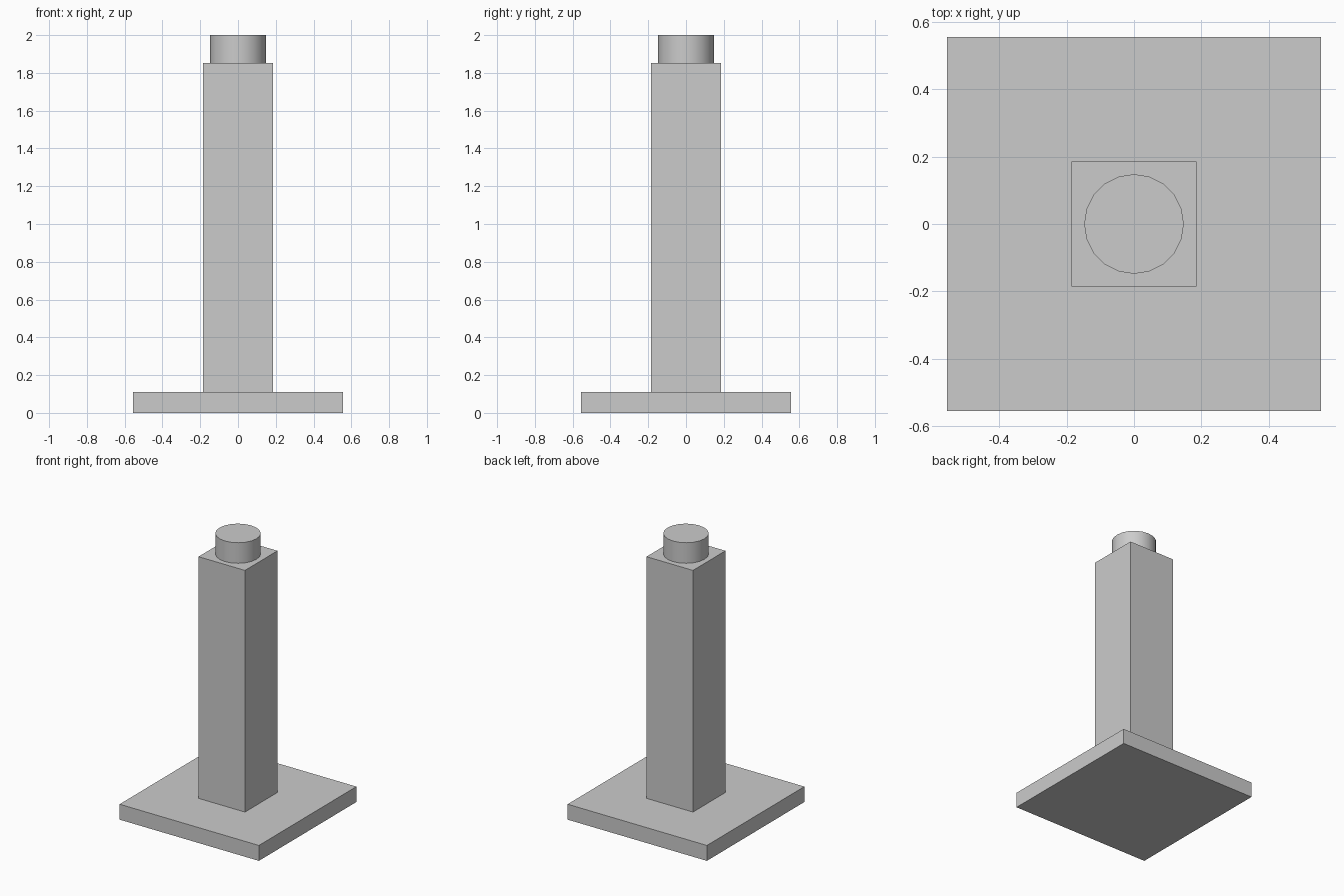
import bpy
from math import radians

cube = bpy.data.objects.get("Cube")
if cube:
    bpy.data.objects.remove(cube, do_unlink=True)

# Single plain grey
GREY = (0.6, 0.6, 0.6, 1)
grey = bpy.data.materials.new("plain grey")
grey.use_nodes = True
grey.diffuse_color = GREY
grey.node_tree.nodes["Principled BSDF"].inputs["Base Color"].default_value = GREY


def finish(name):
    obj = bpy.context.object
    obj.name = name
    obj.data.materials.append(grey)
    return obj


def block(name, width, bottom, top):
    bpy.ops.mesh.primitive_cube_add(size=1, location=(0, 0, (bottom + top) / 2))
    bpy.context.object.scale = (width, width, top - bottom)
    bpy.ops.object.transform_apply(location=False, rotation=False, scale=True)
    return finish(name)


BASE_TOP, COLUMN_TOP, PEG_TOP = 0.111, 1.852, 2.0

# Square foot plate and upright column
block("base_plate", 1.11, 0, BASE_TOP)
block("column", 0.37, BASE_TOP, COLUMN_TOP)

# Round peg on top
bpy.ops.mesh.primitive_cylinder_add(
    vertices=20, radius=0.148, depth=PEG_TOP - COLUMN_TOP,
    location=(0, 0, (COLUMN_TOP + PEG_TOP) / 2))
finish("top_peg")
bpy.ops.object.shade_smooth_by_angle(angle=radians(30))
